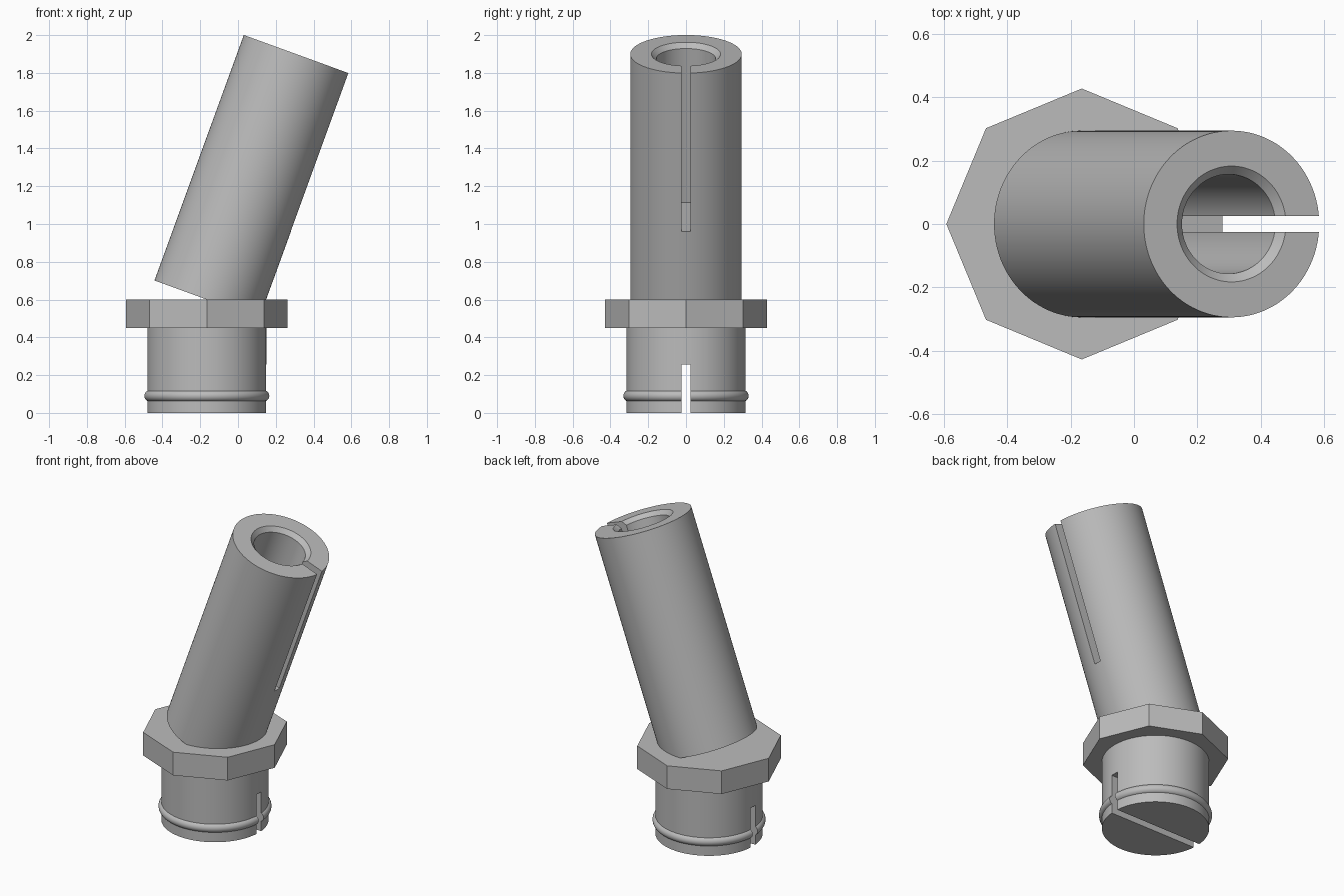
import bpy
import bmesh
from math import cos, sin, pi, radians
from mathutils import Matrix, Vector

if "Cube" in bpy.data.objects:
    bpy.data.objects.remove(bpy.data.objects["Cube"])

AXIS_X = -0.165     # centre line of the base
TILT = radians(20)  # lean of the barrel toward +x
SLOT = 0.05         # width of both slots

grey = bpy.data.materials.new("plain_grey")
grey.use_nodes = True
colour = (0.5, 0.5, 0.5, 1)
grey.diffuse_color = colour
grey.node_tree.nodes["Principled BSDF"].inputs["Base Color"].default_value = colour


def make_object(name, bm, matrix):
    bmesh.ops.recalc_face_normals(bm, faces=bm.faces)
    mesh = bpy.data.meshes.new(name)
    bm.to_mesh(mesh)
    bm.free()
    mesh.materials.append(grey)
    obj = bpy.data.objects.new(name, mesh)
    obj.matrix_world = matrix
    bpy.context.collection.objects.link(obj)
    return obj


def lathe(name, profile, matrix, steps=96, closed=False):
    """Revolve (radius, height) points about the local z axis."""
    bm = bmesh.new()
    verts = [bm.verts.new((r, 0, z)) for r, z in profile]
    pairs = list(zip(verts, verts[1:]))
    if closed:
        pairs.append((verts[-1], verts[0]))
    edges = [bm.edges.new(p) for p in pairs]
    bmesh.ops.spin(bm, geom=verts + edges, cent=(0, 0, 0), axis=(0, 0, 1),
                   angle=2 * pi, steps=steps, use_duplicate=False)
    bmesh.ops.remove_doubles(bm, verts=bm.verts, dist=1e-5)
    return make_object(name, bm, matrix)


def cut_box(target, low, high, matrix):
    """Remove a box, given by two corners in the local frame, from a part."""
    low, high = Vector(low), Vector(high)
    bm = bmesh.new()
    bmesh.ops.create_cube(bm, size=1, matrix=Matrix.Translation((low + high) / 2)
                          @ Matrix.Diagonal((*(high - low), 1)))
    cutter = make_object("slot_cutter", bm, matrix)
    cutter.hide_render = True
    mod = target.modifiers.new("slot", "BOOLEAN")
    mod.operation, mod.solver, mod.object = "DIFFERENCE", "EXACT", cutter
    bpy.context.view_layer.objects.active = target
    bpy.ops.object.modifier_apply(modifier=mod.name)
    bpy.data.objects.remove(cutter)


base_frame = Matrix.Translation((AXIS_X, 0, 0))
barrel_frame = Matrix.Translation((AXIS_X, 0, 0.6)) @ Matrix.Rotation(TILT, 4, "Y")

# Round plug with its sealing ring, both split by the lower slot
plug = lathe("plug", [(0, 0), (0.315, 0), (0.315, 0.46), (0, 0.46)], base_frame)
ring_profile = [(0.302 + 0.03 * cos(2 * pi * i / 20), 0.09 + 0.03 * sin(2 * pi * i / 20))
                for i in range(20)]
ring = lathe("sealing_ring", ring_profile, base_frame, closed=True)
for part in (plug, ring):
    cut_box(part, (-0.5, -SLOT / 2, -0.1), (0.5, SLOT / 2, 0.255), base_frame)

# Octagonal collar, corners on the x and y axes
collar = lathe("collar", [(0, 0.45), (0.428, 0.45), (0.428, 0.6), (0, 0.6)],
               base_frame, steps=8)

# Leaning barrel with a chamfered blind bore, slotted along its +x side
TOP, FLOOR = 1.383, 0.49
barrel = lathe("barrel", [(0, 0), (0.295, 0), (0.295, TOP), (0.183, TOP),
                          (0.157, TOP - 0.026), (0.157, FLOOR), (0, FLOOR)], barrel_frame)
cut_box(barrel, (0.06, -SLOT / 2, FLOOR + 0.0005), (0.5, SLOT / 2, TOP + 0.1), barrel_frame)

# Smooth the round walls and keep the rims crisp
bpy.ops.object.select_all(action="DESELECT")
for part in (plug, ring, barrel):
    part.select_set(True)
bpy.context.view_layer.objects.active = barrel
bpy.ops.object.shade_smooth_by_angle(angle=radians(30))
